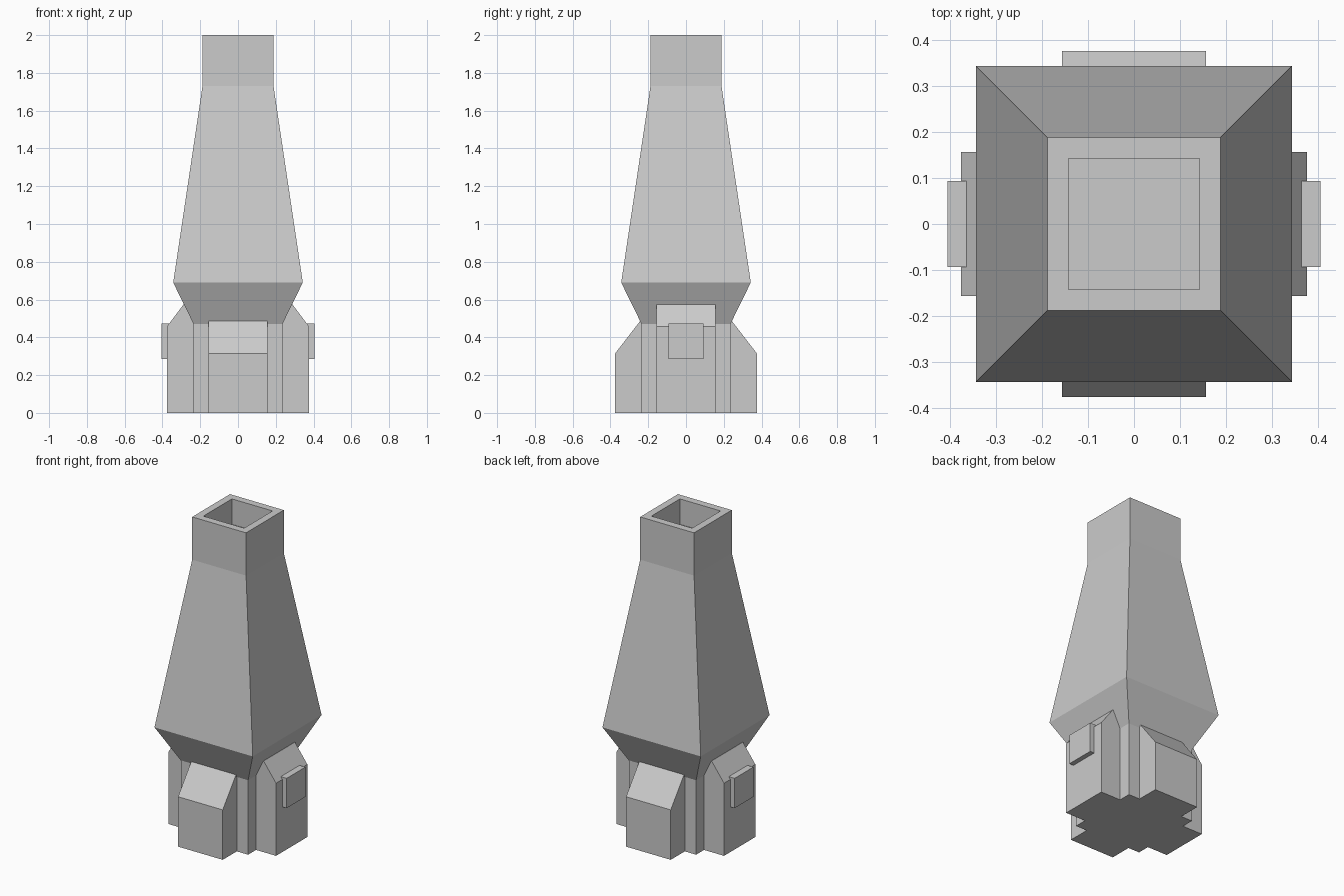
import bpy, bmesh
from math import pi
from mathutils import Matrix

if "Cube" in bpy.data.objects:
    bpy.data.objects.remove(bpy.data.objects["Cube"])


def finish(name, bm):
    bmesh.ops.recalc_face_normals(bm, faces=bm.faces)
    mesh = bpy.data.meshes.new(name)
    bm.to_mesh(mesh)
    bm.free()
    obj = bpy.data.objects.new(name, mesh)
    bpy.context.collection.objects.link(obj)
    return obj


def square_loft(name, rings):
    """Stack of square rings (half width, z), capped at both ends."""
    bm = bmesh.new()
    loops = [[bm.verts.new((sx * h, sy * h, z))
              for sx, sy in ((-1, -1), (1, -1), (1, 1), (-1, 1))]
             for h, z in rings]
    for a, b in zip(loops, loops[1:]):
        for i in range(4):
            j = (i + 1) % 4
            bm.faces.new((a[i], a[j], b[j], b[i]))
    bm.faces.new(loops[0])
    bm.faces.new(loops[-1])
    return finish(name, bm)


def extruded_profile(name, profile, half_width, angle):
    """Profile (outward distance, z) extruded sideways, turned about z."""
    bm = bmesh.new()
    a = [bm.verts.new((d, -half_width, z)) for d, z in profile]
    b = [bm.verts.new((d, half_width, z)) for d, z in profile]
    n = len(profile)
    for i in range(n):
        j = (i + 1) % n
        bm.faces.new((a[i], a[j], b[j], b[i]))
    bm.faces.new(a)
    bm.faces.new(b)
    bmesh.ops.transform(bm, matrix=Matrix.Rotation(angle, 4, 'Z'), verts=bm.verts)
    return finish(name, bm)


# Column, flared shoulder, tapering shaft and hollow top
square_loft("chimney_stack", [(0.235, 0), (0.235, 0.47), (0.343, 0.69),
                              (0.188, 1.73), (0.188, 2.0),
                              (0.142, 2.0), (0.142, 1.84)])

# Buttresses: lower at front and back, taller at the sides
low = [(0.2, 0), (0.375, 0), (0.375, 0.315), (0.24, 0.49), (0.2, 0.49)]
tall = [(0.2, 0), (0.375, 0), (0.375, 0.458), (0.288, 0.575), (0.2, 0.575)]
panel = [(0.363, 0.285), (0.405, 0.285), (0.405, 0.473), (0.363, 0.473)]

for side, angle in (("front", -pi / 2), ("back", pi / 2)):
    extruded_profile(side + "_buttress", low, 0.156, angle)

# Side buttresses carry a small raised panel
for side, angle in (("right", 0), ("left", pi)):
    extruded_profile(side + "_buttress", tall, 0.156, angle)
    extruded_profile(side + "_panel", panel, 0.093, angle)
